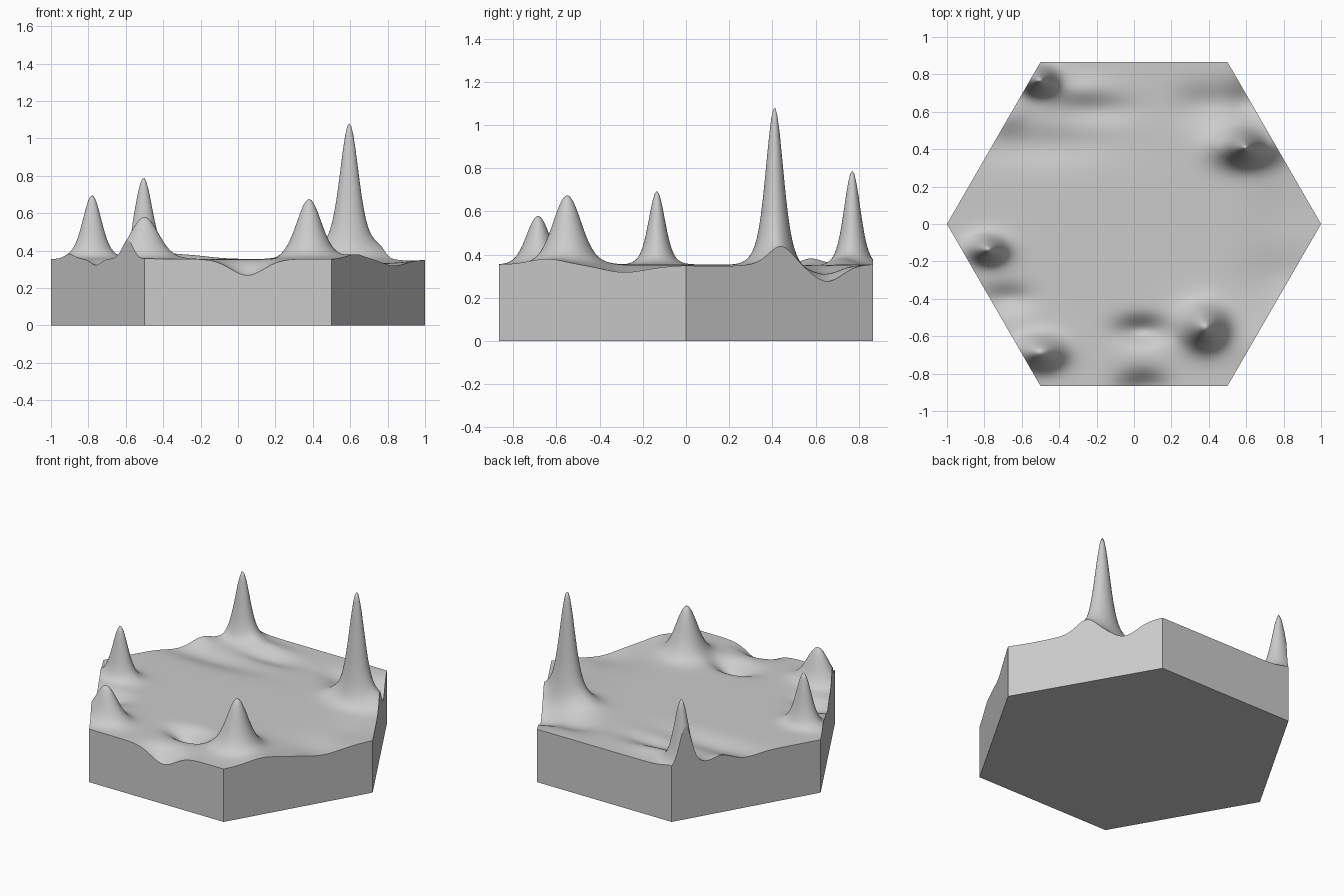
import bpy, bmesh, math
from mathutils import Vector

cube = bpy.data.objects.get("Cube")
if cube:
    bpy.data.objects.remove(cube, do_unlink=True)

BASE = 0.355   # flat ground level
N = 90         # grid steps along one hexagon side

# Spires: x, y, height, narrow spread x/y, skirt spread x/y
SPIRES = [
    (0.595, 0.41, 0.73, 0.045, 0.036, 0.11, 0.065),
    (-0.505, 0.77, 0.43, 0.042, 0.034, 0.075, 0.05),
    (-0.78, -0.135, 0.34, 0.045, 0.034, 0.08, 0.055),
    (-0.5, -0.685, 0.225, 0.07, 0.05, 0.1, 0.065),
    (0.38, -0.55, 0.32, 0.06, 0.06, 0.1, 0.09),
]
# Gentle hills and hollows: x, y, height, spread x/y
SWELLS = [
    (0.04, -0.57, -0.08, 0.09, 0.05),
    (0.05, -0.88, -0.09, 0.09, 0.06),
    (-0.68, -0.4, -0.05, 0.09, 0.05),
    (0.8, -0.28, -0.035, 0.14, 0.11),
    (0.78, 0.02, -0.02, 0.13, 0.15),
    (0.62, 0.65, -0.075, 0.09, 0.08),
    (0.38, 0.64, -0.04, 0.11, 0.07),
    (0.66, -0.66, 0.025, 0.09, 0.09),
    (0.76, 0.44, 0.02, 0.05, 0.05),
    (-0.5, 0.42, -0.03, 0.25, 0.07),
    (-0.2, 0.61, -0.025, 0.15, 0.05),
    (-0.3, 0.72, 0.025, 0.13, 0.05),
    (-0.68, 0.58, 0.03, 0.06, 0.06),
]


def bell(x, y, sx, sy):
    return math.exp(-0.5 * ((x / sx) ** 2 + (y / sy) ** 2))


def ground(x, y):
    z = BASE
    for px, py, h, nx, ny, wx, wy in SPIRES:
        dx, dy = x - px, y - py
        z += h * (0.75 * bell(dx, dy, nx, ny) + 0.25 * bell(dx, dy, wx, wy))
    for px, py, h, sx, sy in SWELLS:
        z += h * bell(x - px, y - py, sx, sy)
    return z


# Single stone material
stone = bpy.data.materials.new("grey stone")
stone.use_nodes = True
colour = (0.6, 0.6, 0.6, 1)
stone.diffuse_color = colour
stone.node_tree.nodes["Principled BSDF"].inputs["Base Color"].default_value = colour

# Hexagonal triangle grid shaped by the ground function
bm = bmesh.new()
grid = {}
for q in range(-N, N + 1):
    for r in range(max(-N, -N - q), min(N, N - q) + 1):
        x, y = (q + r / 2) / N, r * math.sqrt(3) / 2 / N
        grid[q, r] = bm.verts.new((x, y, ground(x, y)))
for q, r in grid:
    for ring in (((q, r), (q + 1, r), (q, r + 1)),
                 ((q + 1, r), (q + 1, r - 1), (q, r))):
        if all(k in grid for k in ring):
            face = bm.faces.new([grid[k] for k in ring])
            face.normal_update()
            if face.normal.z < 0:
                face.normal_flip()
            face.smooth = True

# Straight side walls and flat underside
rim = [e for e in bm.edges if e.is_boundary]
walls = bmesh.ops.extrude_edge_only(bm, edges=rim)["geom"]
for v in walls:
    if isinstance(v, bmesh.types.BMVert):
        v.co.z = 0
for f in walls:
    if isinstance(f, bmesh.types.BMFace):
        f.smooth = False
floor_edges = [e for e in bm.edges if e.is_boundary]
for f in bmesh.ops.contextual_create(bm, geom=floor_edges)["faces"]:
    f.smooth = False
bmesh.ops.recalc_face_normals(bm, faces=bm.faces)
for e in bm.edges:
    if len(e.link_faces) == 2 and not all(f.smooth for f in e.link_faces):
        e.smooth = False

mesh = bpy.data.meshes.new("terrain_tile")
bm.to_mesh(mesh)
bm.free()
mesh.materials.append(stone)
tile = bpy.data.objects.new("terrain_tile", mesh)
bpy.context.collection.objects.link(tile)
